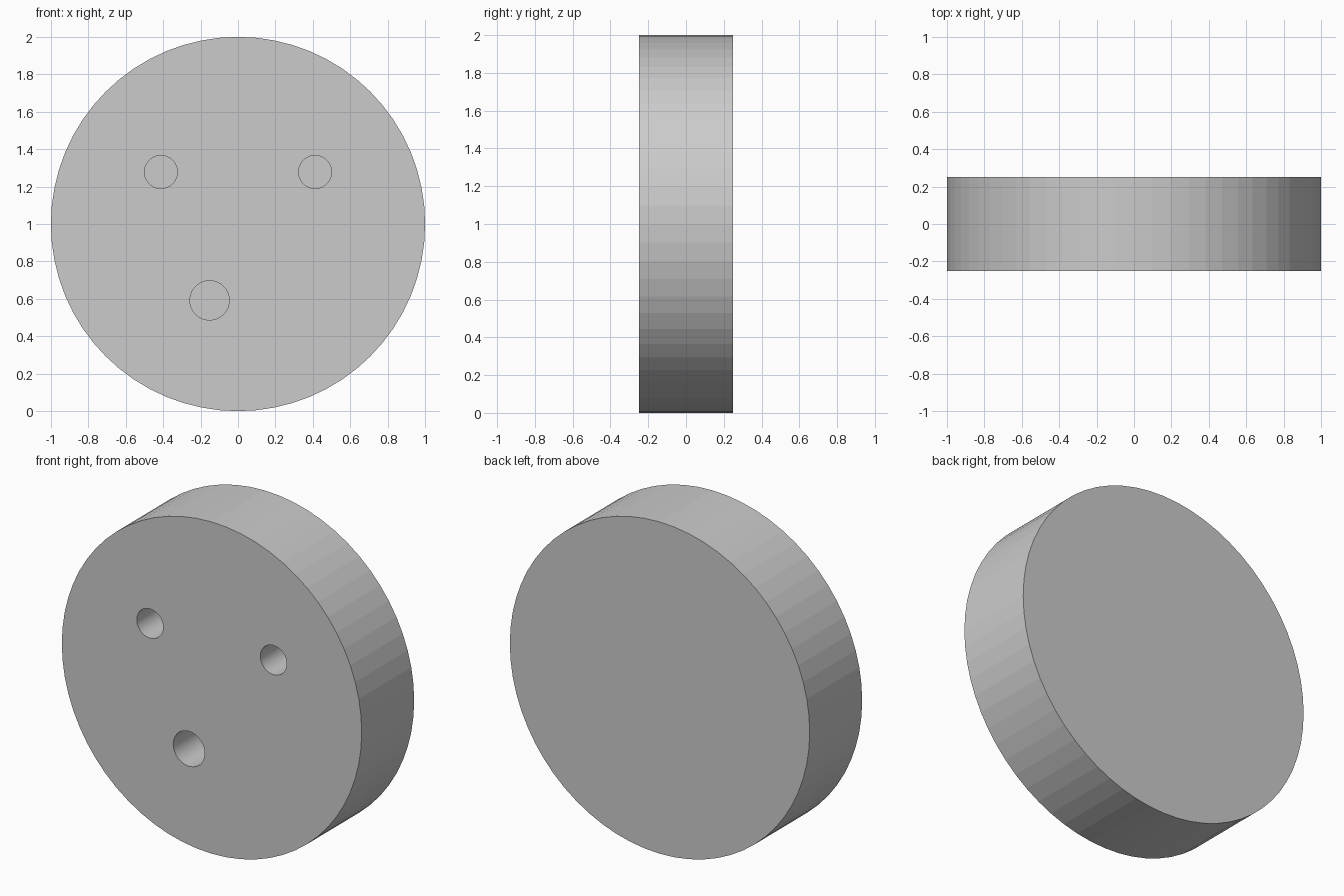
import bpy
from math import pi

if "Cube" in bpy.data.objects:
    bpy.data.objects.remove(bpy.data.objects["Cube"])

HALF_T = 0.25      # half thickness of the disc
HOLE_DEPTH = 0.36  # blind holes, back face stays closed


def cylinder(name, x, z, y0, y1, radius, sides=64):
    """Cylinder along y from y0 to y1."""
    bpy.ops.mesh.primitive_cylinder_add(
        vertices=sides, radius=radius, depth=y1 - y0,
        location=(x, (y0 + y1) / 2, z), rotation=(pi / 2, 0, 0))
    obj = bpy.context.object
    obj.name = name
    return obj


# Thick upright disc
disc = cylinder("disc", 0, 1, -HALF_T, HALF_T, 1)

# Two upper holes and a larger lower hole in the front face
holes = [(-0.412, 1.278, 0.088), (0.412, 1.278, 0.088), (-0.152, 0.592, 0.105)]
for i, (x, z, r) in enumerate(holes):
    cutter = cylinder(f"hole_cutter_{i + 1}", x, z,
                      -HALF_T - 0.1, -HALF_T + HOLE_DEPTH, r)
    bpy.context.view_layer.objects.active = disc
    mod = disc.modifiers.new("finger_hole", 'BOOLEAN')
    mod.operation = 'DIFFERENCE'
    mod.solver = 'EXACT'
    mod.object = cutter
    bpy.ops.object.modifier_apply(modifier=mod.name)
    bpy.data.objects.remove(cutter, do_unlink=True)
